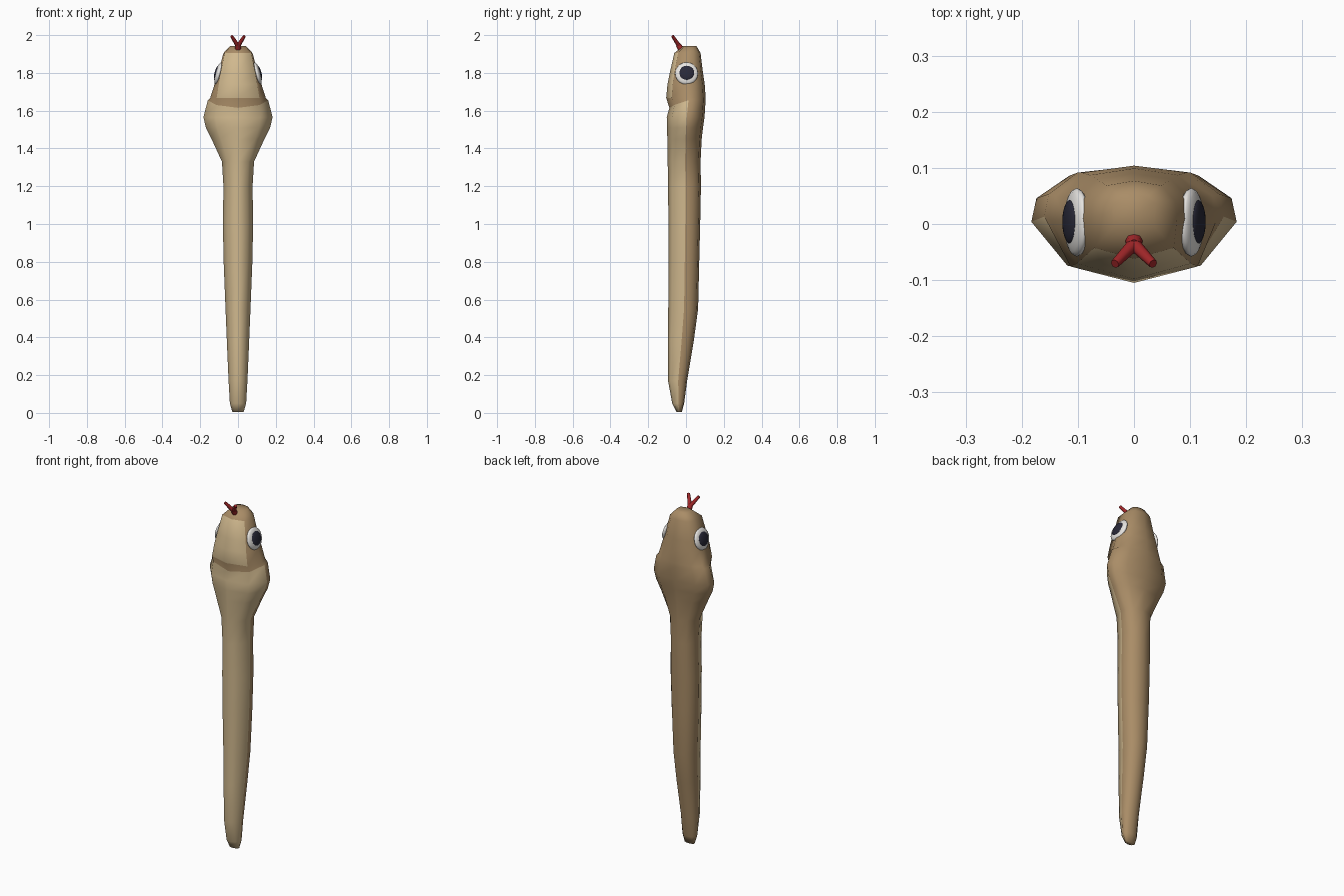
import bpy, bmesh, math
from mathutils import Vector, Matrix

cube = bpy.data.objects.get("Cube")
if cube:
    bpy.data.objects.remove(cube)


def material(name, rgb):
    m = bpy.data.materials.new(name)
    m.use_nodes = True
    m.diffuse_color = (*rgb, 1)
    bsdf = m.node_tree.nodes["Principled BSDF"]
    bsdf.inputs["Base Color"].default_value = (*rgb, 1)
    bsdf.inputs["Roughness"].default_value = 0.7
    return m


BROWN = material("brown scales", (0.40, 0.265, 0.135))
TAN = material("tan belly", (0.63, 0.48, 0.27))
WHITE = material("eye white", (0.85, 0.83, 0.80))
NAVY = material("dark pupil", (0.022, 0.022, 0.04))
RED = material("red tongue", (0.36, 0.02, 0.022))


def make_object(name, bm, mats):
    bmesh.ops.recalc_face_normals(bm, faces=bm.faces)
    for f in bm.faces:
        f.smooth = True
    me = bpy.data.meshes.new(name)
    bm.to_mesh(me)
    bm.free()
    for m in mats:
        me.materials.append(m)
    ob = bpy.data.objects.new(name, me)
    bpy.context.collection.objects.link(ob)
    return ob


# Body rings: height, half width, front y, back y
RINGS = [
    (0.005, 0.030, -0.050, -0.022), (0.05, 0.043, -0.073, -0.010),
    (0.17, 0.050, -0.095, 0.006), (0.38, 0.059, -0.096, 0.041),
    (0.55, 0.066, -0.094, 0.064), (0.80, 0.076, -0.093, 0.070),
    (1.00, 0.080, -0.093, 0.075), (1.20, 0.077, -0.095, 0.079),
    (1.33, 0.085, -0.097, 0.077), (1.45, 0.140, -0.099, 0.083),
    (1.51, 0.170, -0.100, 0.090), (1.565, 0.183, -0.102, 0.098),
    (1.615, 0.160, -0.088, 0.103), (1.668, 0.147, -0.105, 0.104),
    (1.74, 0.124, -0.098, 0.099), (1.80, 0.105, -0.086, 0.090),
    (1.905, 0.077, -0.062, 0.077), (1.943, 0.040, -0.015, 0.055),
]
MOUTH = 12  # ring at the lower edge of the fold under the jaw


def ring_points(i):
    z, w, f, b = RINGS[i]
    d = b - f
    k = 0.65 if i < MOUTH else 0.72 + 0.05 * (i - MOUTH)
    side = [(0, 0), (min(k, 0.92), 0.14), (1, 0.53), (0.95, 0.74), (0.63, 0.94), (0, 1)]
    lift = (0, 0.015, 0.04, 0.04, 0.03, 0.03) if i == MOUTH else (0,) * 6
    half = [Vector((x * w, f + y * d, z + l)) for (x, y), l in zip(side, lift)]
    return half + [Vector((-p.x, p.y, p.z)) for p in reversed(half[1:-1])]


# Snake body, with belly and chin coloured by ring and sector
bm = bmesh.new()
rings = [[bm.verts.new(p) for p in ring_points(i)] for i in range(len(RINGS))]
n = len(rings[0])
for i in range(len(rings) - 1):
    for j in range(n):
        k = (j + 1) % n
        face = bm.faces.new((rings[i][j], rings[i][k], rings[i + 1][k], rings[i + 1][j]))
        belly = i < MOUTH and j in (0, 1, n - 2, n - 1)
        chin = MOUTH < i < len(rings) - 2 and j in (0, n - 1)
        face.material_index = 1 if belly or chin else 0
bm.faces.new(rings[0][::-1])
bm.faces.new(rings[-1])
make_object("snake_body", bm, [BROWN, TAN])


# Eyes: flattened balls leaning with the taper of the head
def lens(name, s, centre, radius, thick, mat):
    bm = bmesh.new()
    lean = Matrix.Rotation(-s * math.radians(15), 4, 'Y')
    matrix = Matrix.Translation(centre) @ lean @ Matrix.Diagonal((thick, radius, radius, 1))
    ball = Matrix.Rotation(math.pi / 2, 4, 'Y')
    bmesh.ops.create_uvsphere(bm, u_segments=20, v_segments=12, radius=1, matrix=matrix @ ball)
    make_object(name, bm, [mat])


for s, label in ((1, "left"), (-1, "right")):
    lens(label + "_eye", s, (s * 0.102, 0.003, 1.797), 0.061, 0.018, WHITE)
    lens(label + "_pupil", s, (s * 0.113, 0.004, 1.800), 0.040, 0.011, NAVY)


# Forked tongue
def rod(bm, a, b, r1, r2):
    a, b = Vector(a), Vector(b)
    turn = (b - a).to_track_quat('Z', 'Y').to_matrix().to_4x4()
    bmesh.ops.create_cone(bm, cap_ends=True, segments=8, radius1=r1, radius2=r2,
                          depth=(b - a).length,
                          matrix=Matrix.Translation((a + b) / 2) @ turn)


bm = bmesh.new()
fork = (0, -0.040, 1.948)
rod(bm, (0, -0.020, 1.912), fork, 0.016, 0.014)
for s in (-1, 1):
    rod(bm, (0, -0.036, 1.942), (s * 0.034, -0.071, 1.995), 0.012, 0.008)
tongue = make_object("forked_tongue", bm, [RED])
bpy.context.view_layer.objects.active = tongue
tongue.select_set(True)
bpy.ops.object.shade_smooth_by_angle(angle=math.radians(50))
